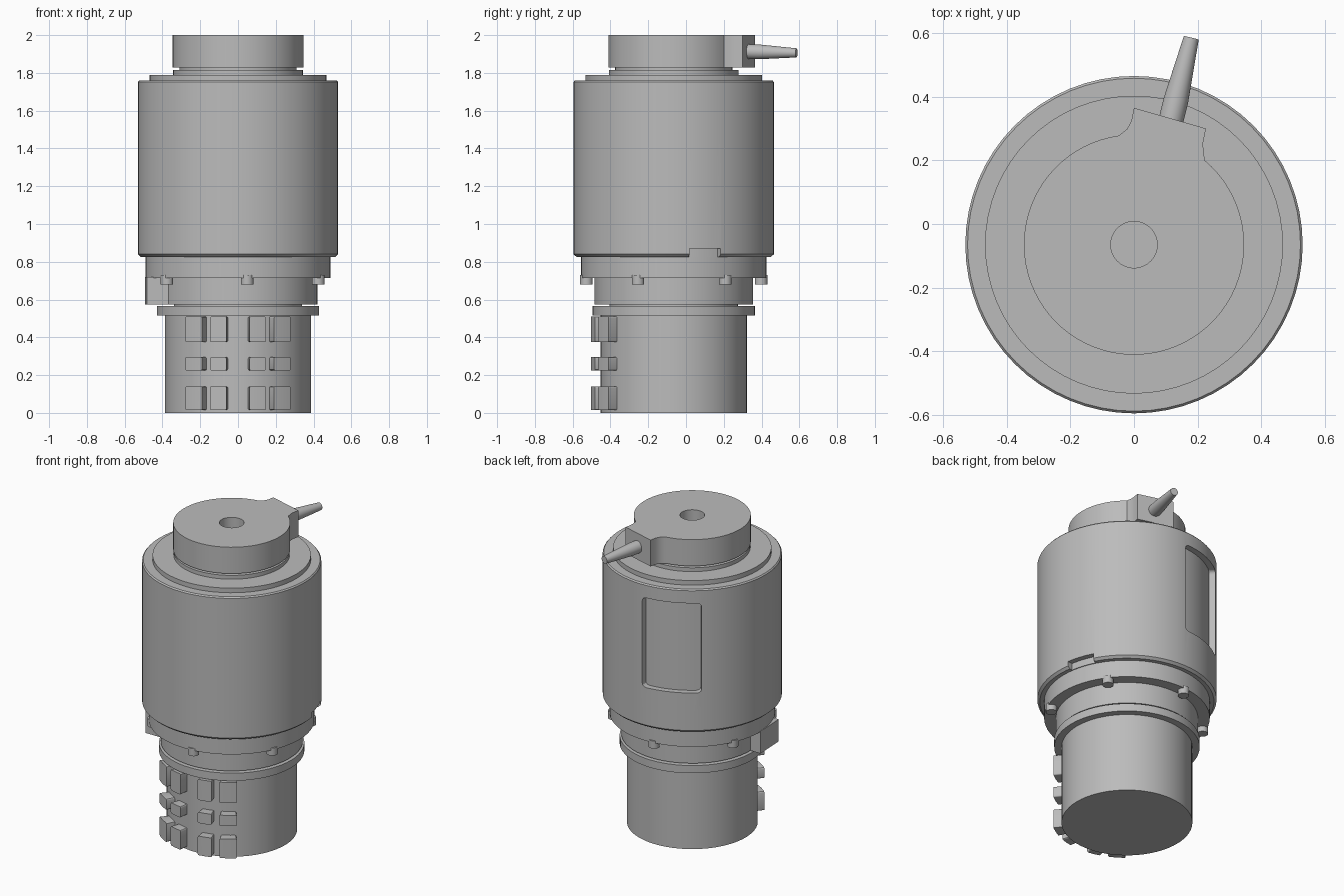
import bpy, bmesh
from math import radians, cos, sin
from mathutils import Vector, Matrix

cube = bpy.data.objects.get("Cube")
if cube:
    bpy.data.objects.remove(cube)

AXIS = Vector((0, -0.065, 0))   # main turning axis
SIDES = 64

grey = bpy.data.materials.new("machined_grey")
grey.use_nodes = True
GREY = (0.5, 0.5, 0.5, 1)
grey.diffuse_color = GREY
grey.node_tree.nodes["Principled BSDF"].inputs["Base Color"].default_value = GREY


def finish(name, bm):
    """Turn a bmesh into a shaded object on the main axis."""
    bmesh.ops.recalc_face_normals(bm, faces=bm.faces)
    mesh = bpy.data.meshes.new(name)
    bm.to_mesh(mesh)
    bm.free()
    mesh.materials.append(grey)
    ob = bpy.data.objects.new(name, mesh)
    ob.location = AXIS
    bpy.context.collection.objects.link(ob)
    shade(ob)
    return ob


def shade(ob):
    bpy.ops.object.select_all(action="DESELECT")
    ob.select_set(True)
    bpy.context.view_layer.objects.active = ob
    bpy.ops.object.shade_smooth_by_angle(angle=radians(30))


def lathe(name, profile):
    """Spin (radius, height) points into a closed solid."""
    bm = bmesh.new()
    pts = [(0, profile[0][1])] + profile + [(0, profile[-1][1])]
    vs = [bm.verts.new((r, 0, z)) for r, z in pts]
    es = [bm.edges.new(pair) for pair in zip(vs, vs[1:])]
    bmesh.ops.spin(bm, geom=vs + es, cent=(0, 0, 0), axis=(0, 0, 1),
                   angle=radians(360), steps=SIDES)
    bmesh.ops.remove_doubles(bm, verts=bm.verts, dist=1e-5)
    return finish(name, bm)


def disc(name, r, z0, z1):
    return lathe(name, [(r, z0), (r, z1)])


def prism(outline, z0, z1):
    """Extrude a flat outline upward."""
    bm = bmesh.new()
    face = bm.faces.new([bm.verts.new((x, y, z0)) for x, y in outline])
    new = bmesh.ops.extrude_face_region(bm, geom=[face])["geom"]
    bmesh.ops.translate(bm, vec=(0, 0, z1 - z0),
                        verts=[g for g in new if isinstance(g, bmesh.types.BMVert)])
    return bm


def arc(r, a0, a1, steps):
    angles = [radians(a0 + (a1 - a0) * i / steps) for i in range(steps + 1)]
    return [(r * cos(a), r * sin(a)) for a in angles]


def sector(r0, r1, a0, a1, z0, z1, round_by=0, steps=8):
    """Ring segment, optionally with rounded corners seen from outside."""
    bm = prism(arc(r0, a0, a1, steps) + arc(r1, a1, a0, steps), z0, z1)
    if round_by:
        corners = []
        for e in bm.edges:
            p, q = (v.co for v in e.verts)
            if abs(p.z - q.z) < 1e-5 and abs(p.xy.length - q.xy.length) > 0.5 * (r1 - r0):
                corners.append(e)
        bmesh.ops.bevel(bm, geom=corners, offset=round_by, segments=3,
                        profile=0.5, affect="EDGES")
    return bm


def cut(target, cutter):
    cutter.hide_render = True
    mod = target.modifiers.new("cut", "BOOLEAN")
    mod.operation = "DIFFERENCE"
    mod.solver = "EXACT"
    mod.object = cutter
    bpy.ops.object.select_all(action="DESELECT")
    target.select_set(True)
    bpy.context.view_layer.objects.active = target
    bpy.ops.object.modifier_apply(modifier=mod.name)
    bpy.data.objects.remove(cutter)
    shade(target)


# Lower barrel and stacked collars
disc("lower_barrel", 0.387, 0, 0.52)
disc("lower_flange", 0.43, 0.515, 0.565)
disc("lower_groove", 0.34, 0.56, 0.58)
disc("lower_collar", 0.42, 0.575, 0.725)
disc("peg_ring", 0.49, 0.715, 0.835)

# Main housing with a recessed window and a small notch in its lower rim
housing = lathe("housing", [(0.515, 0.826), (0.53, 0.84), (0.53, 1.752), (0.523, 1.76)])
cut(housing, finish("window_cutter", sector(0.492, 0.6, 91, 131, 1.085, 1.67, 0.025)))
cut(housing, finish("notch_cutter", sector(0.495, 0.6, 9, 28, 0.8, 0.87)))

# Top shoulder and groove under the cap
disc("top_shoulder", 0.468, 1.75, 1.79)
disc("cap_seat", 0.343, 1.78, 1.815)
disc("cap_groove", 0.31, 1.81, 1.835)

# Cap with a flared lever boss and a blind centre hole
boss = [(0.218, 0.295), (0.217, 0.32), (0.226, 0.365),
        (0, 0.43), (-0.008, 0.39), (-0.022, 0.363)]
cap = finish("cap", prism(boss + arc(0.346, 98, 410, SIDES), 1.828, 2))
cut(cap, disc("hole_cutter", 0.073, 1.92, 2.1))

# Tapered lever: short straight root, long cone
root, tip = Vector((0.115, 0.385, 1.913)), Vector((0.18, 0.65, 1.906))
lever = lathe("lever", [(0.039, 0), (0.039, 0.07), (0.024, (tip - root).length)])
turn = (tip - root).to_track_quat("Z", "Y").to_matrix().to_4x4()
lever.data.transform(Matrix.Translation(root) @ turn)

# Six pegs hanging under the ring
for i in range(6):
    a = radians(36 + 60 * i)
    peg = disc(f"peg_{i + 1}", 0.033, 0.68, 0.73)
    peg.location = AXIS + Vector((0.465 * cos(a), 0.465 * sin(a), 0))

# Stop block on the collar
block = [(-0.35, 0), (-0.492, 0), (-0.483, -0.2), (-0.35, -0.2)]
finish("stop_block", prism(block, 0.575, 0.72))

# Four columns of grip teeth on the front, mirrored about the middle
for side, sign in (("left", 1), ("right", -1)):
    for column, lo, hi in (("inner", 8, 19.5), ("outer", 25.5, 39)):
        for row, (z0, z1) in enumerate(((0.015, 0.14), (0.225, 0.295), (0.375, 0.51))):
            bm = sector(0.375, 0.443, -90 + sign * lo, -90 + sign * hi, z0, z1, 0.008, 2)
            finish(f"{side}_{column}_tooth_{row + 1}", bm)
